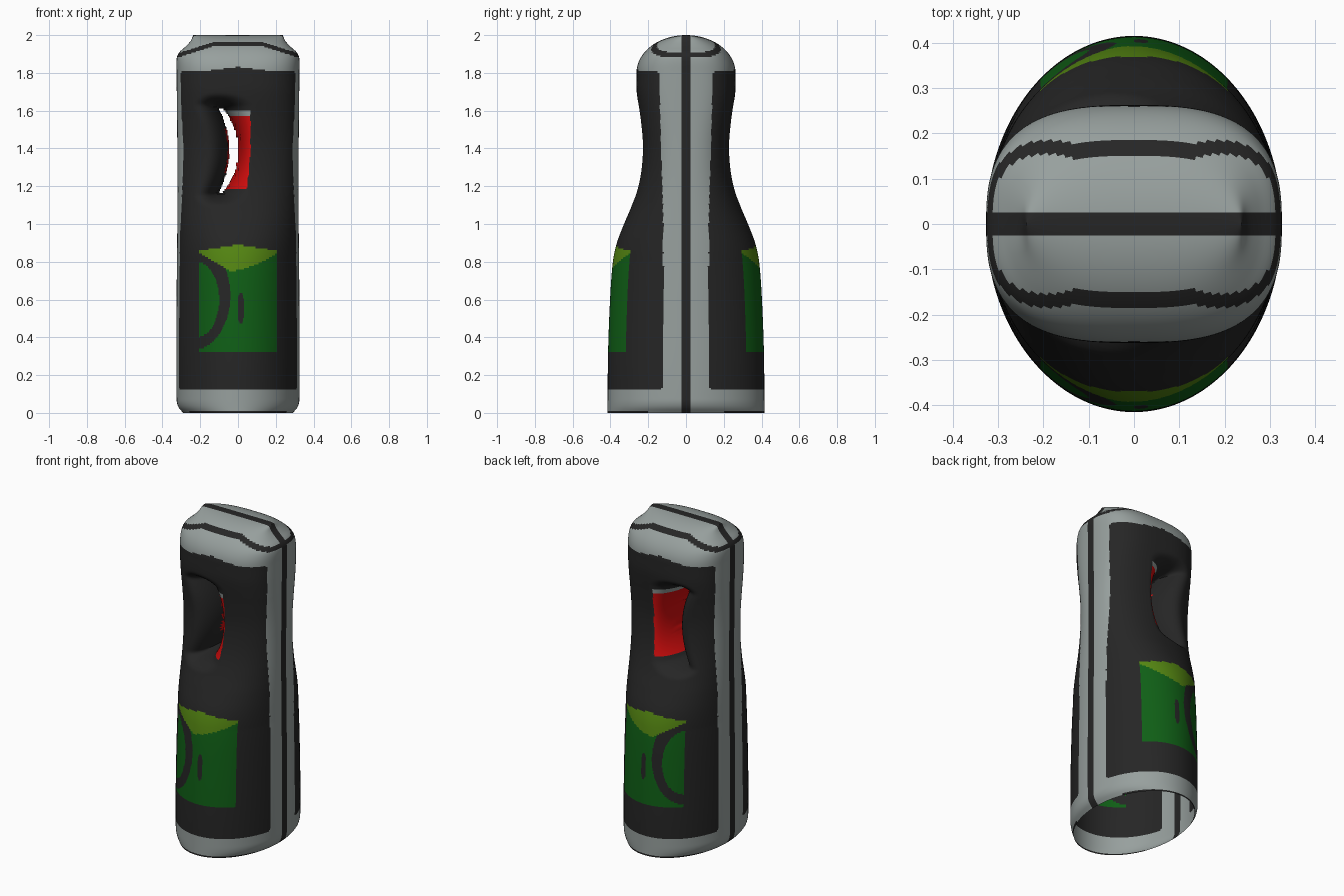
import bpy, bmesh, math
from mathutils import Vector

cube = bpy.data.objects.get("Cube")
if cube:
    bpy.data.objects.remove(cube, do_unlink=True)


def material(name, rgb):
    m = bpy.data.materials.new(name)
    m.use_nodes = True
    col = (*rgb, 1.0)
    m.diffuse_color = col
    m.node_tree.nodes["Principled BSDF"].inputs["Base Color"].default_value = col
    return m


MATERIALS = [
    material("charcoal", (0.019, 0.019, 0.019)),
    material("cool grey", (0.31, 0.35, 0.34)),
    material("red", (0.65, 0.004, 0.004)),
    material("dark green", (0.005, 0.115, 0.008)),
    material("lime green", (0.09, 0.24, 0.006)),
]
CHARCOAL, GREY, RED, GREEN, LIME = range(5)

# Half width and half depth of the body against height
WIDTH = [(0, .29), (.03, .315), (.07, .325), (.6, .325), (1.2, .32), (1.8, .325),
         (1.88, .324), (1.91, .31), (1.94, .277), (1.97, .25), (2, .237)]
DEPTH = [(0, .415), (.3, .413), (.6, .402), (.8, .387), (.9, .366), (1, .328), (1.1, .286),
         (1.2, .254), (1.3, .236), (1.42, .23), (1.55, .241), (1.7, .261), (1.8, .262)]
CAP_Z = 1.8
HOLE_Z = 1.39
COLUMNS, BODY_ROWS, CAP_ROWS = 320, 190, 36


def curve(points, z):
    """Smooth interpolation through (height, value) points."""
    def slope(i):
        a, b = points[max(i - 1, 0)], points[min(i + 1, len(points) - 1)]
        return (b[1] - a[1]) / (b[0] - a[0])
    k = 0
    while k < len(points) - 2 and z > points[k + 1][0]:
        k += 1
    (z0, v0), (z1, v1) = points[k], points[k + 1]
    h = z1 - z0
    t = min(max((z - z0) / h, 0), 1)
    return ((1 + 2 * t) * (1 - t) ** 2 * v0 + t * (1 - t) ** 2 * h * slope(k)
            + t * t * (3 - 2 * t) * v1 + t * t * (t - 1) * h * slope(k + 1))


def half_depth(z):
    if z <= CAP_Z:
        return curve(DEPTH, z)
    return DEPTH[-1][1] * math.sqrt(max(0, 1 - ((z - CAP_Z) / (2 - CAP_Z)) ** 2))


def hole_centre(v):
    return -.02 - .075 * (v / .23) ** 2


def hole_distance(x, z):
    """0 inside the crescent opening, 1 at the outer rim of its funnel."""
    v = z - HOLE_Z
    w = max(-.25, min(.25, v))
    c = hole_centre(w)
    h = .022 * math.sqrt(max(0, 1 - (w / .25) ** 2)) + .006
    if x > c:
        side = (x - c - h) / (.075 + .05 * w - c - h)
    else:
        side = (c - h - x) / .13
    return math.hypot(max(0, side), max(0, abs(v) - .225) / .08)


def emblem_colour(x, z):
    """Green panel with a crescent, a slit and a lime top edge."""
    if abs(x) > .205 or z < .32:
        return CHARCOAL
    low = .75 + (.59 * (-.04 - x) if x < -.04 else .09 * ((x + .04) / .24) ** 1.6)
    if z > low:
        return LIME if z < .89 - .15 * abs(x) else CHARCOAL
    if ((x + .22) / .12) ** 2 + ((z - .6) / .2) ** 2 < 1:
        return GREEN
    if ((x + .25) / .21) ** 2 + ((z - .62) / .29) ** 2 < 1:
        return CHARCOAL
    if ((x - .015) / .016) ** 2 + ((z - .555) / .08) ** 4 < 1:
        return CHARCOAL
    return GREEN


def face_colour(p):
    x, ay, z = p.x, abs(p.y), p.z
    # Tunnel lining
    if abs(x) < .2 and 1.1 < z < 1.7:
        s = hole_distance(x, z)
        right = x > hole_centre(z - HOLE_Z)
        if right and s < .85 and abs(z - HOLE_Z) < .21:
            return GREY if z > 1.575 else RED
        return RED if s < .05 and abs(z - HOLE_Z) < .12 else CHARCOAL
    # Seam, rim and crown lines
    if ay < .025 or (z < .012 and ay > .2):
        return CHARCOAL
    t = min(max((abs(x) - .13) / .19, 0), 1)
    if abs(z - (1.952 - .06 * t)) < .011:
        return CHARCOAL
    # Large panel with rounded corners
    r = .03
    a = ay - (.12 + .02 * min(max((z - 1) / .7, 0), 1))
    b = min(z - .12, 1.832 - .02 * min(1, abs(x) / .15) - z)
    if a <= 0 or b <= 0 or (a < r and b < r and math.hypot(r - a, r - b) > r):
        return GREY
    return emblem_colour(x, z)


# Sleeve: stacked rings pinched inwards around the opening, open at the base
heights = [CAP_Z * i / BODY_ROWS for i in range(BODY_ROWS)]
heights += [CAP_Z + (2 - CAP_Z) * math.sin(math.pi / 2 * i / CAP_ROWS) for i in range(CAP_ROWS + 1)]
bm = bmesh.new()
rings = []
inside = set()
for z in heights:
    hx, hy = curve(WIDTH, z), half_depth(z)
    power = 2 / (2 + .8 * min(max((z - .8) / .8, 0), 1))
    ring = []
    for j in range(COLUMNS):
        phi = 2 * math.pi * j / COLUMNS
        theta = phi + .2 * math.sin(2 * phi)
        c, s = math.cos(theta), math.sin(theta)
        x = math.copysign(abs(c) ** power, c) * hx
        y = math.copysign(abs(s) ** power, s) * hy
        pinched = False
        if abs(x) < .25 and 1 < z < 1.75:
            d = min(1, hole_distance(x, z))
            y *= math.sqrt(1 - (1 - d) ** 2)
            pinched = d < 1e-6
        vert = bm.verts.new((x, y, z))
        if pinched:
            inside.add(vert)
        ring.append(vert)
    rings.append(ring)

for lower, upper in zip(rings, rings[1:]):
    for j in range(COLUMNS):
        k = (j + 1) % COLUMNS
        quad = (lower[j], lower[k], upper[k], upper[j])
        if not all(v in inside for v in quad):
            bm.faces.new(quad)
bmesh.ops.delete(bm, geom=[v for v in bm.verts if not v.link_faces], context='VERTS')
bmesh.ops.remove_doubles(bm, verts=bm.verts[:], dist=1e-5)

# Clean edges for the centre seam
for y in (-.025, .025):
    bmesh.ops.bisect_plane(bm, geom=bm.verts[:] + bm.edges[:] + bm.faces[:], dist=1e-5,
                           plane_co=Vector((0, y, 0)), plane_no=Vector((0, 1, 0)))
for f in bm.faces:
    f.material_index = face_colour(f.calc_center_median())

mesh = bpy.data.meshes.new("sleeve")
bm.to_mesh(mesh)
bm.free()
for m in MATERIALS:
    mesh.materials.append(m)
sleeve = bpy.data.objects.new("sleeve", mesh)
bpy.context.collection.objects.link(sleeve)
bpy.ops.object.select_all(action='DESELECT')
sleeve.select_set(True)
bpy.context.view_layer.objects.active = sleeve
bpy.ops.object.shade_smooth_by_angle(angle=math.radians(50))
